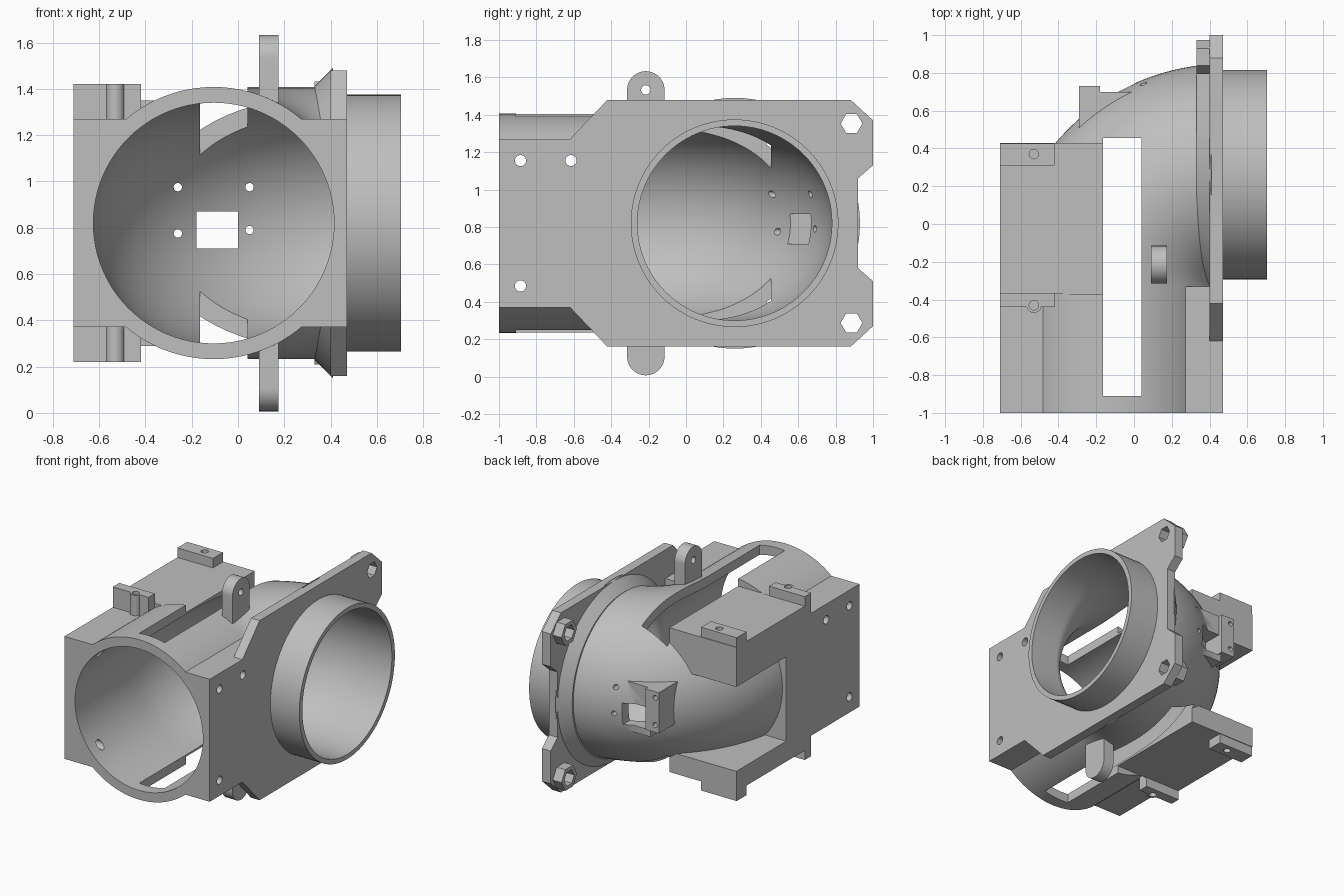
import bpy, bmesh, math
from mathutils import Matrix, Vector

cube = bpy.data.objects.get("Cube")
if cube:
    bpy.data.objects.remove(cube, do_unlink=True)

MID = 0.82          # height of the pipe axis
PIPE_X = -0.105     # inlet axis
OUT_Y = 0.26        # outlet axis
TURNS = {"X": Matrix.Rotation(math.pi / 2, 4, "Y"),
         "Y": Matrix.Rotation(-math.pi / 2, 4, "X"),
         "Z": Matrix.Identity(4)}

grey = bpy.data.materials.new("plain grey")
grey.use_nodes = True
tone = (0.52, 0.52, 0.52, 1)
grey.diffuse_color = tone
grey.node_tree.nodes["Principled BSDF"].inputs["Base Color"].default_value = tone


def finish(bm, name):
    bmesh.ops.recalc_face_normals(bm, faces=bm.faces)
    mesh = bpy.data.meshes.new(name)
    bm.to_mesh(mesh)
    bm.free()
    mesh.materials.append(grey)
    ob = bpy.data.objects.new(name, mesh)
    bpy.context.collection.objects.link(ob)
    return ob


def box(name, x, y, z):
    bm = bmesh.new()
    bmesh.ops.create_cube(bm, size=1)
    for v in bm.verts:
        v.co = [lo + (c + 0.5) * (hi - lo) for c, (lo, hi) in zip(v.co, (x, y, z))]
    return finish(bm, name)


def rod(name, axis, start, length, r1, r2=None, sides=64):
    """Cylinder or cone running from start along an axis."""
    bm = bmesh.new()
    bmesh.ops.create_cone(bm, cap_ends=True, segments=sides, radius1=r1,
                          radius2=r1 if r2 is None else r2, depth=length)
    step = Matrix.Translation((0, 0, length / 2))
    bm.transform(Matrix.Translation(start) @ TURNS[axis] @ step)
    return finish(bm, name)


def plate(name, outline, x0, x1):
    """Extrude a (y, z) outline along x."""
    bm = bmesh.new()
    face = bm.faces.new([bm.verts.new((x0, y, z)) for y, z in outline])
    ext = bmesh.ops.extrude_face_region(bm, geom=[face])["geom"]
    bmesh.ops.translate(bm, vec=(x1 - x0, 0, 0),
                        verts=[g for g in ext if isinstance(g, bmesh.types.BMVert)])
    return finish(bm, name)


def bend(name, radius, y_start, x_end, sides=96, steps=32):
    """Pipe solid: straight inlet, quarter bend, straight outlet."""
    sweep = OUT_Y + 0.33
    pivot = Vector((PIPE_X + sweep, -0.33, MID))
    path = [(Vector((PIPE_X, y_start, MID)), Vector((1, 0, 0)))]
    for i in range(steps + 1):
        a = math.pi / 2 * i / steps
        out = Vector((-math.cos(a), math.sin(a), 0))
        path.append((pivot + out * sweep, -out))
    path.append((Vector((x_end, OUT_Y, MID)), Vector((0, -1, 0))))
    bm = bmesh.new()
    rings = []
    for centre, side in path:
        rings.append([bm.verts.new(centre + radius * (side * math.cos(t) + Vector((0, 0, math.sin(t)))))
                      for t in (2 * math.pi * k / sides for k in range(sides))])
    for a, b in zip(rings, rings[1:]):
        for k in range(sides):
            n = (k + 1) % sides
            bm.faces.new((a[k], a[n], b[n], b[k]))
    bm.faces.new(rings[0])
    bm.faces.new(rings[-1])
    return finish(bm, name)


def combine(ob, other, mode):
    mod = ob.modifiers.new(mode.lower(), "BOOLEAN")
    mod.operation, mod.object, mod.solver = mode, other, "EXACT"
    graph = bpy.context.evaluated_depsgraph_get()
    graph.update()
    mesh = bpy.data.meshes.new_from_object(ob.evaluated_get(graph))
    ob.modifiers.clear()
    ob.data = mesh
    bpy.data.objects.remove(other, do_unlink=True)


def add(other):
    combine(body, other, "UNION")


def cut(other):
    combine(body, other, "DIFFERENCE")


def flip(z, up):
    """Mirror a height range to the underside."""
    return z if up else (2 * MID - z[1], 2 * MID - z[0])


# Elbow pipe, flattened where the roof panels cross it
body = bend("elbow_housing", 0.588, -1.02, 0.6)
for up in (True, False):
    cut(box("roof_trim", (-0.415, -0.165), (-0.37, 0.43), flip((1.35, 1.6), up)))

# Square front block and left block with its rear notch
add(box("front_block", (-0.73, 0.46), (-1.02, -0.33), (0.37, 1.27)))
left = box("left_block", (-0.73, -0.165), (-0.37, 0.43), (0.29, 1.35))
combine(left, box("rear_notch", (-0.9, 0), (-0.15, 0.6), (0.44, 1.06)), "DIFFERENCE")
add(left)

# Side plate with clipped corners and ears
half = [(-1.02, 1.27), (-0.62, 1.27), (-0.42, 1.48), (0.88, 1.48),
        (1.0, 1.37), (1.0, 1.13), (0.92, 1.06)]
outline = half + [(y, 2 * MID - z) for y, z in reversed(half)]
add(plate("side_plate", outline, 0.4, 0.5))
add(rod("plate_flare", "X", (0.33, OUT_Y, MID), 0.08, 0.59, 0.67, 96))

for up in (True, False):
    s = 1 if up else -1
    # Nut pockets behind the plate ears
    add(rod("nut_pocket", "X", (0.33, 0.885, MID + s * 0.533), 0.1, 0.09, sides=6))
    # Round-ended hanging lugs
    lug_z = MID + s * 0.713
    add(box("lug", (0.09, 0.175), (-0.315, -0.115), flip((1.25, 1.533), up)))
    add(rod("lug_end", "X", (0.09, -0.215, lug_z), 0.085, 0.1))
    cut(rod("lug_hole", "X", (0, -0.215, lug_z), 0.3, 0.025, sides=24))
    # Screw bosses on the roof and underside
    for y0, y1, yc in ((-0.44, -0.365, -0.43), (0.31, 0.425, 0.37)):
        add(box("boss", (-0.73, -0.42), (y0, y1), flip((1.2, 1.42), up)))
        z0 = flip((1.2, 1.42), up)[0]
        add(rod("boss_post", "Z", (-0.53, yc, z0), 0.22, 0.04, sides=32))
        z0 = flip((1.32, 1.5), up)[0]
        cut(rod("boss_hole", "Z", (-0.53, yc, z0), 0.18, 0.025, sides=24))

# Sensor mount on the back of the bend
add(box("sensor_pad", (-0.2, 0.08), (0.4, 0.7), (0.66, 1.02)))
add(box("sensor_block", (-0.29, -0.18), (0.4, 0.73), (0.72, 1.02)))

# Trim to the outer faces, then add the outlet collar
combine(body, box("envelope", (-0.71, 0.47), (-1, 1), (-0.1, 1.8)), "INTERSECT")
add(rod("outlet_collar", "X", (0.44, OUT_Y, MID), 0.265, 0.555, sides=96))

# Bore and long slots
cut(bend("bore", 0.52, -1.2, 0.9))
cut(box("long_slot", (-0.165, 0.04), (-0.91, 0.455), (-0.2, 1.9)))

# Sensor window and its screw holes
cut(box("window", (-0.18, 0.0), (0.4, 0.9), (0.71, 0.87)))
for x, z in ((-0.26, 0.975), (0.05, 0.975), (-0.26, 0.775), (0.05, 0.79)):
    cut(rod("sensor_hole", "Y", (x, 0.3, z), 0.7, 0.018, sides=20))

# Side wall holes and hexagonal plate holes
for z in (0.485, 1.155):
    for y in (-0.885, -0.615):
        cut(rod("wall_hole", "X", (-0.9, y, z), 1.6, 0.03, sides=24))
for z in (0.287, 1.353):
    cut(rod("hex_hole", "X", (0.2, 0.885, z), 0.5, 0.058, sides=6))

# Smooth curved walls, crisp edges
bpy.ops.object.select_all(action="DESELECT")
body.select_set(True)
bpy.context.view_layer.objects.active = body
bpy.ops.object.shade_smooth_by_angle(angle=math.radians(30))
